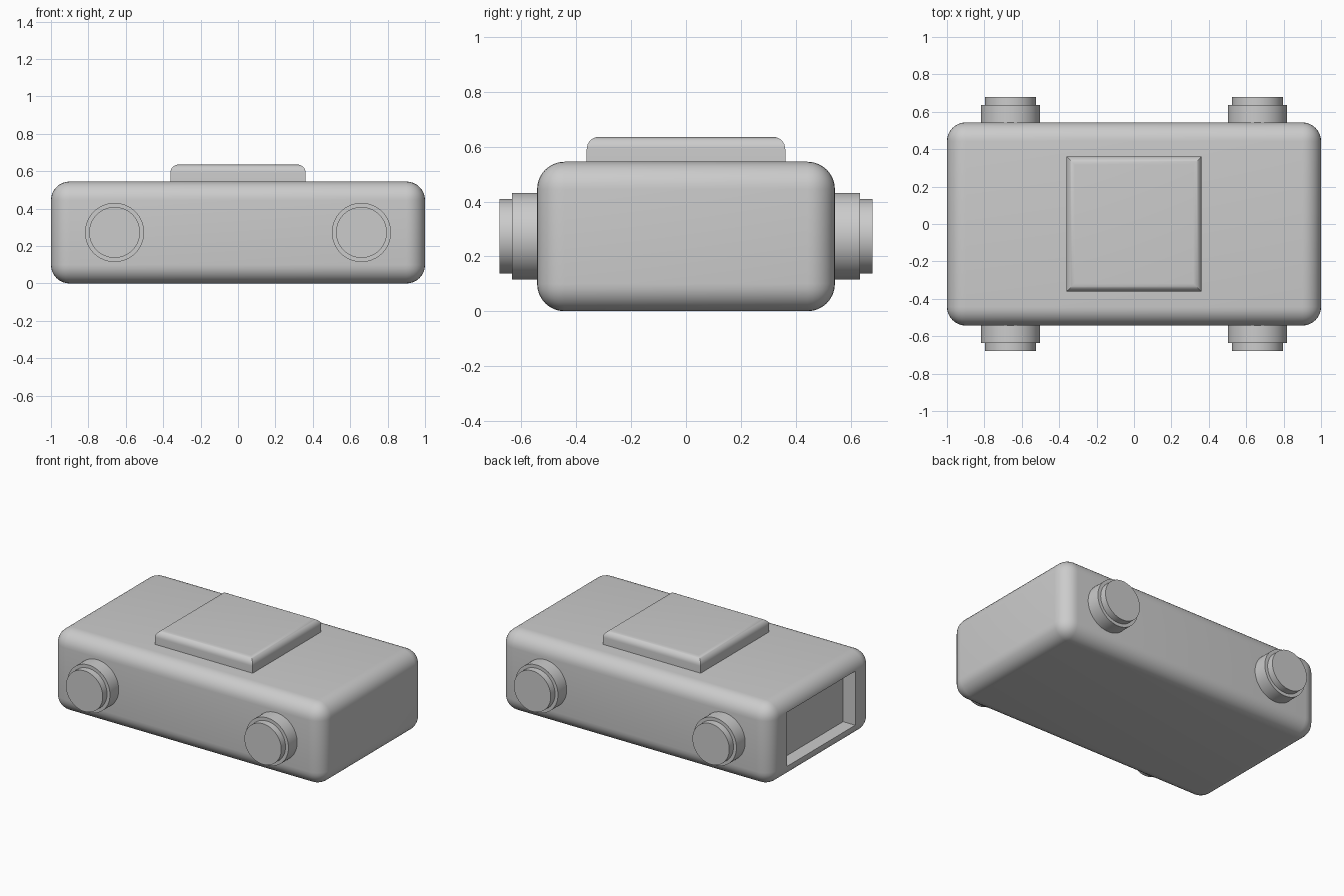
import bpy, bmesh, math
from mathutils import Matrix, Vector

if "Cube" in bpy.data.objects:
    bpy.data.objects.remove(bpy.data.objects["Cube"], do_unlink=True)

GREY = (0.6, 0.6, 0.6, 1.0)
mat = bpy.data.materials.new("plain grey")
mat.use_nodes = True
mat.diffuse_color = GREY
mat.node_tree.nodes["Principled BSDF"].inputs["Base Color"].default_value = GREY


def finish(name, bm):
    mesh = bpy.data.meshes.new(name)
    bmesh.ops.recalc_face_normals(bm, faces=bm.faces)
    bm.to_mesh(mesh)
    bm.free()
    mesh.materials.append(mat)
    obj = bpy.data.objects.new(name, mesh)
    bpy.context.collection.objects.link(obj)
    return obj


def box(name, lo, hi, radius=0, top_only=False):
    """Box between two corners, with all or only the top edges rounded."""
    lo, hi = Vector(lo), Vector(hi)
    bm = bmesh.new()
    bmesh.ops.create_cube(bm, size=1)
    for v in bm.verts:
        v.co = (lo + hi) / 2 + v.co * (hi - lo)
    if radius:
        edges = [e for e in bm.edges
                 if not top_only or all(v.co.z > hi.z - 0.001 for v in e.verts)]
        bmesh.ops.bevel(bm, geom=edges, offset=radius, segments=8,
                        profile=0.5, affect='EDGES', clamp_overlap=True)
    return finish(name, bm)


def smooth(obj):
    bpy.ops.object.select_all(action='DESELECT')
    obj.select_set(True)
    bpy.context.view_layer.objects.active = obj
    bpy.ops.object.shade_smooth_by_angle(angle=math.radians(30))


# Rounded body with a rectangular recess in its -x end
body = box("body", (-1, -0.543, 0), (1, 0.543, 0.545), 0.1)
cutter = box("recess_cutter", (-1.2, -0.36, 0.092), (-0.91, 0.36, 0.453))
recess = body.modifiers.new("recess", 'BOOLEAN')
recess.operation = 'DIFFERENCE'
recess.solver = 'EXACT'
recess.object = cutter
bpy.ops.object.select_all(action='DESELECT')
body.select_set(True)
bpy.context.view_layer.objects.active = body
bpy.ops.object.modifier_apply(modifier=recess.name)
bpy.data.objects.remove(cutter, do_unlink=True)
smooth(body)

# Raised plate on top
smooth(box("top_plate", (-0.362, -0.362, 0.5), (0.362, 0.362, 0.636), 0.045, True))


# Stepped round knobs on the front and back
def knob(name, x, side):
    bm = bmesh.new()
    for radius, start, end in ((0.158, 0.48, 0.635), (0.136, 0.6, 0.68)):
        place = (Matrix.Translation((x, side * (start + end) / 2, 0.273))
                 @ Matrix.Rotation(math.pi / 2, 4, 'X'))
        bmesh.ops.create_cone(bm, cap_ends=True, segments=64, radius1=radius,
                              radius2=radius, depth=end - start, matrix=place)
    smooth(finish(name, bm))


for side, face in ((-1, "front"), (1, "back")):
    for x, hand in ((-0.66, "right"), (0.66, "left")):
        knob(f"{face}_{hand}_knob", x, side)
